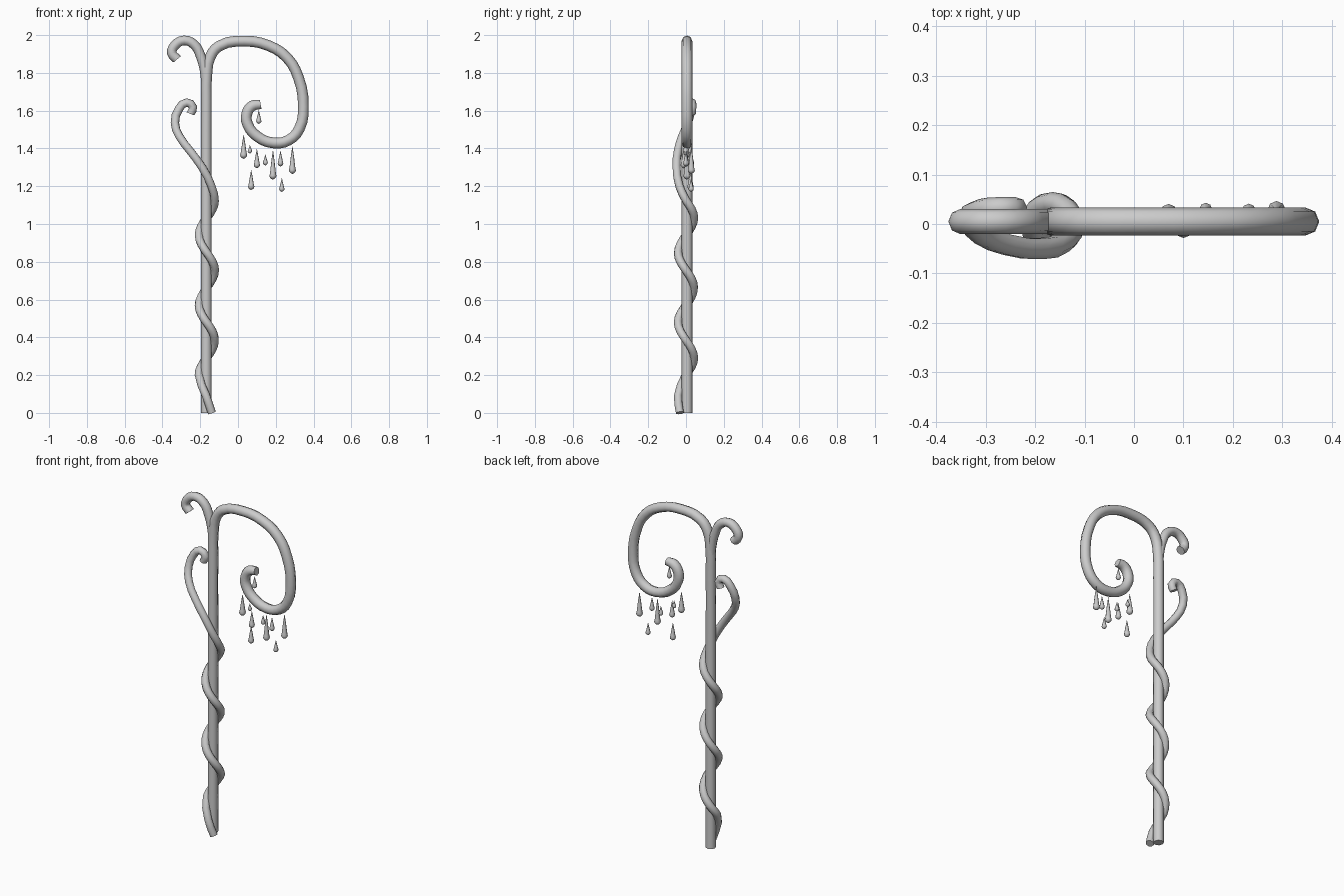
import bpy, bmesh, math

if "Cube" in bpy.data.objects:
    bpy.data.objects.remove(bpy.data.objects["Cube"])

CY = 0.005      # depth of the main plane
PX = -0.168     # post centre


def smooth(ob):
    bpy.ops.object.select_all(action='DESELECT')
    ob.select_set(True)
    bpy.context.view_layer.objects.active = ob
    bpy.ops.object.shade_smooth_by_angle(angle=math.radians(50))


def tube(name, pts, radius, res=3):
    """Eight-sided tube through points (x, y, z, radius factor)."""
    cu = bpy.data.curves.new(name, 'CURVE')
    cu.dimensions = '3D'
    cu.bevel_depth = radius
    cu.bevel_resolution = 2
    cu.resolution_u = res
    cu.use_fill_caps = True
    sp = cu.splines.new('BEZIER')
    sp.bezier_points.add(len(pts) - 1)
    for bp, (x, y, z, f) in zip(sp.bezier_points, pts):
        bp.co = (x, y, z)
        bp.radius = f
        bp.handle_left_type = bp.handle_right_type = 'AUTO'
    ob = bpy.data.objects.new(name, cu)
    bpy.context.collection.objects.link(ob)
    bpy.ops.object.select_all(action='DESELECT')
    ob.select_set(True)
    bpy.context.view_layer.objects.active = ob
    bpy.ops.object.convert(target='MESH')
    smooth(bpy.context.object)


# Post running up into the large hooked spiral
main = [(PX, 0), (PX, 0.6), (PX, 1.2), (PX, 1.65), (-0.166, 1.78), (-0.147, 1.885),
        (-0.10, 1.942), (0.035, 1.968), (0.16, 1.945), (0.26, 1.88), (0.32, 1.775),
        (0.346, 1.62), (0.325, 1.505), (0.27, 1.445), (0.19, 1.429), (0.10, 1.465),
        (0.05, 1.53), (0.047, 1.585), (0.075, 1.625), (0.12, 1.633)]
n = len(main)
tube("post_and_spiral", [(x, CY, z, 0.85 if i == n - 1 else 1)
                         for i, (x, z) in enumerate(main)], 0.0285)

# Small curl branching left at the top
curl = [(PX, 1.68), (-0.173, 1.79), (-0.198, 1.89), (-0.23, 1.948), (-0.285, 1.972),
        (-0.335, 1.945), (-0.350, 1.905), (-0.322, 1.872)]
tube("top_curl", [(x, CY, z, 0.95) for x, z in curl], 0.027)

# Vine winding round the post, then opening into a side curl
R, VX = 0.042, -0.165
steps = [(-50, 0), (-95, 0.09)] + [(-180 - 45 * k, 0.2 + 0.37 * k / 8) for k in range(21)]
vine = [(VX + R * math.cos(math.radians(a)), R * math.sin(math.radians(a)), z, 1)
        for a, z in steps]
vine += [(-0.14, -0.035, 1.20, 1), (-0.19, -0.05, 1.30, 1), (-0.256, -0.042, 1.39, 1),
         (-0.31, -0.02, 1.463, 1), (-0.334, 0.01, 1.535, 1), (-0.312, 0.028, 1.61, 1),
         (-0.272, 0.032, 1.643, 1), (-0.238, 0.032, 1.618, 1), (-0.252, 0.032, 1.583, 0.95)]
tube("climbing_vine", vine, 0.0225, 2)


# Hanging droplets: x, y, bottom z, height
drops = [(0.03, 0, 1.345, 0.13), (0.063, 0.022, 1.373, 0.047), (0.10, -0.012, 1.295, 0.105),
         (0.07, 0.024, 1.18, 0.108), (0.145, 0.03, 1.31, 0.06), (0.185, 0.005, 1.235, 0.16),
         (0.225, 0, 1.305, 0.085), (0.232, 0.027, 1.17, 0.075), (0.288, 0.028, 1.265, 0.15),
         (0.11, 0, 1.53, 0.075)]
for i, (x, y, z0, h) in enumerate(drops):
    r = 0.008 + 0.08 * h if h < 0.13 else 0.0185
    profile = [(0.5 * r, 0.25 * r), (0.9 * r, 0.65 * r), (r, 1.1 * r),
               (0.85 * r, 1.7 * r), (0.45 * r, 0.62 * h), (0.18 * r, 0.85 * h)]
    bm = bmesh.new()
    rings = [[bm.verts.new((x + q * math.cos(k * math.pi / 4),
                            y + q * math.sin(k * math.pi / 4), z0 + t))
              for k in range(8)] for q, t in profile]
    low, high = bm.verts.new((x, y, z0)), bm.verts.new((x, y, z0 + h))
    for k in range(8):
        j = (k + 1) % 8
        bm.faces.new((low, rings[0][j], rings[0][k]))
        bm.faces.new((high, rings[-1][k], rings[-1][j]))
        for a, b in zip(rings, rings[1:]):
            bm.faces.new((a[k], a[j], b[j], b[k]))
    me = bpy.data.meshes.new(f"droplet_{i + 1}")
    bm.to_mesh(me)
    bm.free()
    ob = bpy.data.objects.new(f"droplet_{i + 1}", me)
    bpy.context.collection.objects.link(ob)
    smooth(ob)
